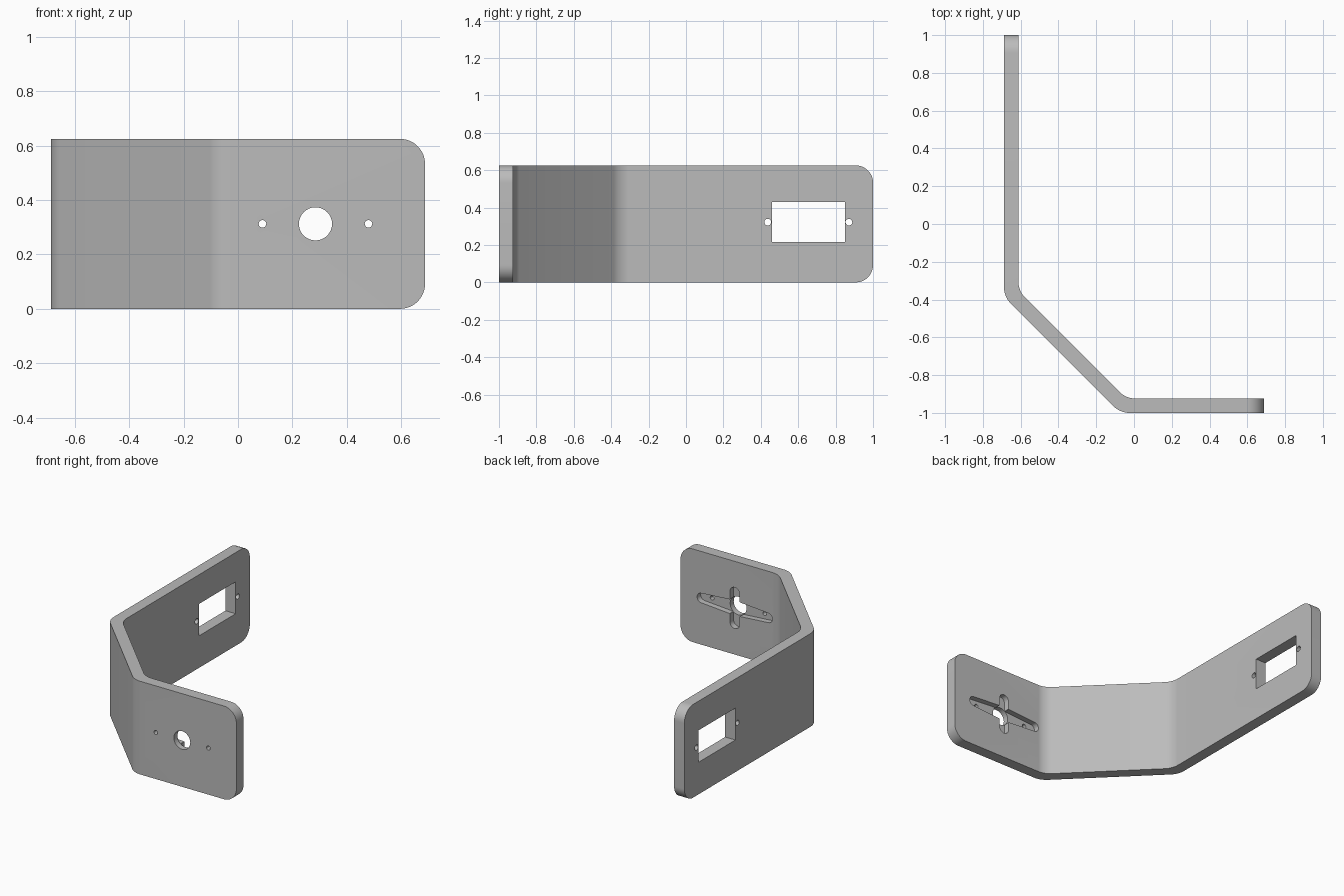
import bpy, bmesh
from math import cos, sin, pi

cube = bpy.data.objects.get("Cube")
if cube:
    bpy.data.objects.remove(cube, do_unlink=True)

H, L, R, T = 0.625, -0.688, 0.688, 0.076   # height, left and right faces, thickness
MID = H / 2

grey = bpy.data.materials.new("plain grey")
grey.use_nodes = True
colour = (0.5, 0.5, 0.5, 1)
grey.diffuse_color = colour
grey.node_tree.nodes["Principled BSDF"].inputs["Base Color"].default_value = colour


def prism(points, place, lo, hi):
    """Extrude a 2D outline between two depths; place maps (u, v, depth) to xyz."""
    bm = bmesh.new()
    rings = [[bm.verts.new(place(u, v, d)) for u, v in points] for d in (lo, hi)]
    for ring in rings:
        bm.faces.new(ring)
    n = len(points)
    for i in range(n):
        j = (i + 1) % n
        bm.faces.new((rings[0][i], rings[0][j], rings[1][j], rings[1][i]))
    bmesh.ops.recalc_face_normals(bm, faces=bm.faces[:])
    return bm


def make_object(name, bm):
    mesh = bpy.data.meshes.new(name)
    bm.to_mesh(mesh)
    bm.free()
    mesh.materials.append(grey)
    obj = bpy.data.objects.new(name, mesh)
    bpy.context.collection.objects.link(obj)
    return obj


def arc(cu, cv, r, start=0, sweep=2 * pi, n=32, closed=True):
    steps = n if closed else n - 1
    return [(cu + r * cos(start + sweep * i / steps),
             cv + r * sin(start + sweep * i / steps)) for i in range(n)]


def arm(cu, cv, reach, tip, waist):
    """Double-ended slot with round tips, widest at the middle."""
    side = reach - tip
    return (arc(cu + side, cv, tip, -pi / 2, pi, 13, False) + [(cu, cv + waist)]
            + arc(cu - side, cv, tip, pi / 2, pi, 13, False) + [(cu, cv - waist)])


# Bent strip: side plate, diagonal web and front plate
outline = [(L, 1), (L, -0.385), (-0.073, -1), (R, -1),
           (R, T - 1), (-0.042, T - 1), (L + T, -0.354), (L + T, 1)]
bm = prism(outline, lambda u, v, d: (u, v, d), 0, H)


def at_end(v):
    return v.co.y > 0.99 or v.co.x > R - 0.01


bends = [e for e in bm.edges if abs(e.verts[0].co.z - e.verts[1].co.z) > 0.1
         and not at_end(e.verts[0])]
bmesh.ops.bevel(bm, geom=bends, offset=0.045, segments=8, profile=0.5, affect='EDGES')

# Rounded free corners
corners = [e for e in bm.edges if all(at_end(v) for v in e.verts)
           and abs(e.verts[0].co.z - e.verts[1].co.z) < 0.01]
bmesh.ops.bevel(bm, geom=corners, offset=0.092, segments=12, profile=0.5, affect='EDGES')
bracket = make_object("bracket", bm)


def cut(points, place, lo, hi):
    tool = make_object("cutter", prism(points, place, lo, hi))
    tool.hide_render = True
    mod = bracket.modifiers.new("cut", 'BOOLEAN')
    mod.operation, mod.solver, mod.object = 'DIFFERENCE', 'EXACT', tool
    bpy.ops.object.modifier_apply(modifier=mod.name)
    bpy.data.objects.remove(tool, do_unlink=True)


bpy.context.view_layer.objects.active = bracket
bracket.select_set(True)


def on_front(u, v, d):
    return (u, d, v)


def on_side(u, v, d):
    return (d, u, v)


# Front plate: cross-shaped recess on the inner face, shaft hole and screw holes
HUB = 0.285
recess = T / 2 - 1
cut(arm(HUB, MID, 0.28, 0.032, 0.05), on_front, recess, -0.8)
upright = [(HUB + v, MID + u) for u, v in arm(0, 0, 0.138, 0.036, 0.036)]
cut(upright, on_front, recess, -0.8)
cut(arc(HUB, MID, 0.061), on_front, -1.1, -0.8)
for s in (-1, 1):
    cut(arc(HUB + s * 0.195, MID, 0.014, n=16), on_front, -1.1, -0.8)

# Side plate: rectangular window and screw holes
WINDOW, ZC = 0.654, 0.322
cut([(WINDOW + a * 0.195, ZC + b * 0.107) for a, b in ((-1, -1), (1, -1), (1, 1), (-1, 1))],
    on_side, L - 0.1, L + 0.2)
for s in (-1, 1):
    cut(arc(WINDOW + s * 0.217, ZC, 0.018, n=16), on_side, L - 0.1, L + 0.2)

bpy.ops.object.shade_smooth_by_angle(angle=pi / 6)
